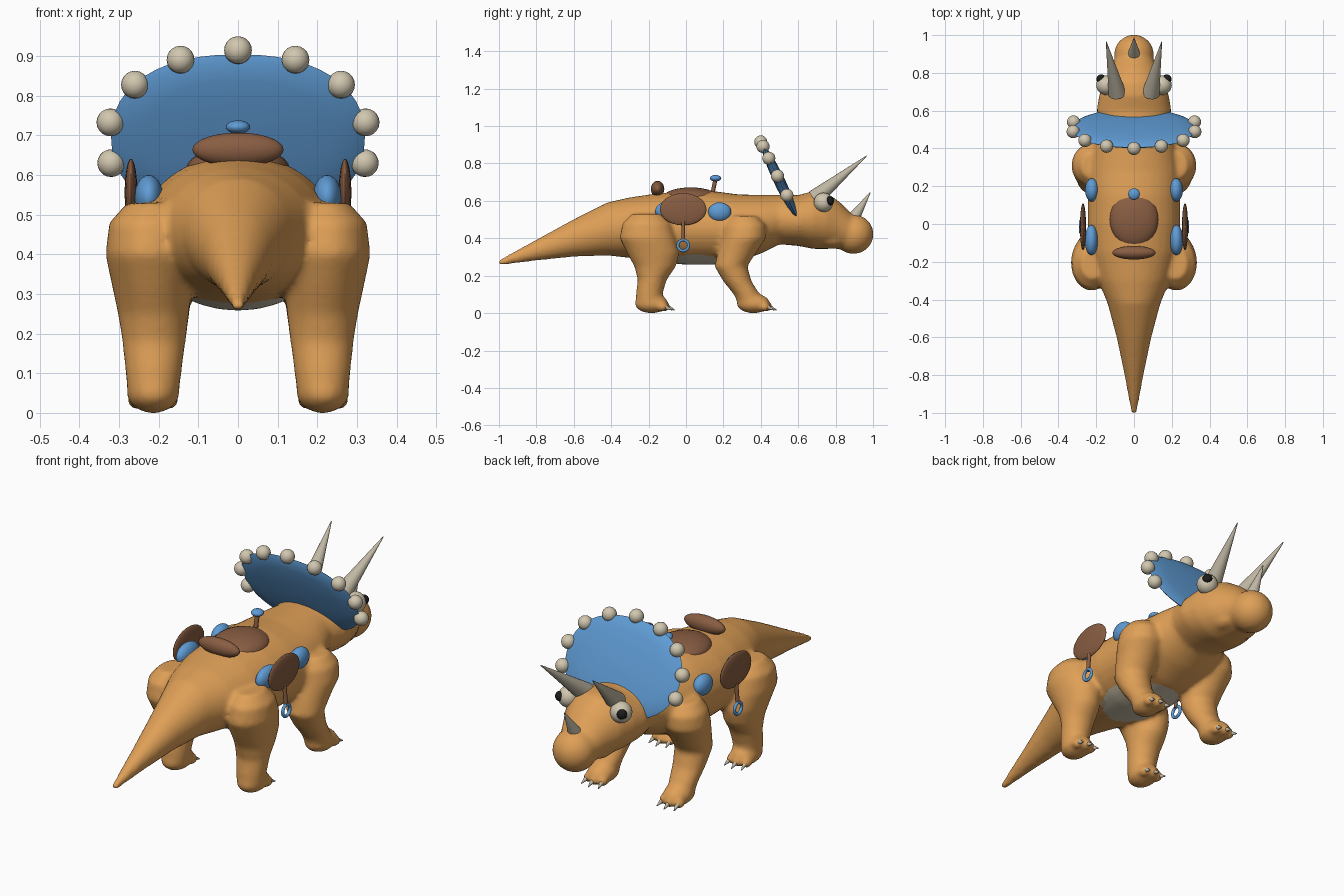
import bpy, bmesh, math
from mathutils import Vector, Matrix

if "Cube" in bpy.data.objects:
    bpy.data.objects.remove(bpy.data.objects["Cube"])


def material(name, rgb):
    m = bpy.data.materials.new(name)
    m.diffuse_color = (*rgb, 1)
    m.use_nodes = True
    m.node_tree.nodes["Principled BSDF"].inputs["Base Color"].default_value = m.diffuse_color
    return m


SKIN = material("orange skin", (0.74, 0.35, 0.095))
BLUE = material("blue", (0.115, 0.33, 0.66))
BROWN = material("saddle brown", (0.25, 0.11, 0.055))
CREAM = material("cream", (0.64, 0.57, 0.43))
HORN = material("horn grey", (0.53, 0.48, 0.37))
BLACK = material("pupil black", (0.012, 0.012, 0.012))


def finish(bm, name, mat, angle=60):
    bmesh.ops.recalc_face_normals(bm, faces=bm.faces)
    mesh = bpy.data.meshes.new(name)
    bm.to_mesh(mesh)
    bm.free()
    ob = bpy.data.objects.new(name, mesh)
    bpy.context.collection.objects.link(ob)
    mesh.materials.append(mat)
    bpy.ops.object.select_all(action='DESELECT')
    ob.select_set(True)
    bpy.context.view_layer.objects.active = ob
    bpy.ops.object.shade_smooth_by_angle(angle=math.radians(angle))
    return ob


def add_ellipsoid(bm, c, r, rot=Matrix(), seg=28):
    m = Matrix.Translation(c) @ rot.to_4x4() @ Matrix.Diagonal((*r, 1))
    bmesh.ops.create_uvsphere(bm, u_segments=seg, v_segments=seg // 2, radius=1, matrix=m)


def ellipsoid(name, mat, c, r, rot=Matrix(), seg=28):
    bm = bmesh.new()
    add_ellipsoid(bm, c, r, rot, seg)
    return finish(bm, name, mat)


def cone(name, mat, a, b, r1, r2=0.002, seg=20):
    a, b = Vector(a), Vector(b)
    bm = bmesh.new()
    rot = (b - a).to_track_quat('Z', 'Y').to_matrix().to_4x4()
    bmesh.ops.create_cone(bm, cap_ends=True, segments=seg, radius1=r1, radius2=r2,
                          depth=(b - a).length, matrix=Matrix.Translation((a + b) / 2) @ rot)
    return finish(bm, name, mat)


def add_loft(bm, sections, seg=32):
    """Closed tube through (centre, first axis, second axis) elliptical rings."""
    rings = []
    for c, u, v in sections:
        c, u, v = Vector(c), Vector(u), Vector(v)
        rings.append([bm.verts.new(c + u * math.cos(t) + v * math.sin(t))
                      for t in (2 * math.pi * i / seg for i in range(seg))])
    for p, q in zip(rings, rings[1:]):
        for i in range(seg):
            j = (i + 1) % seg
            bm.faces.new((p[i], p[j], q[j], q[i]))
    bm.faces.new(rings[0])
    bm.faces.new(rings[-1])


# Tail, trunk, neck and head as one loft: y, centre z, half width, half height
SPINE = [(-1.005, .268, .014, .014), (-.8, .337, .05, .056), (-.6, .402, .092, .1),
         (-.42, .45, .14, .142), (-.3, .457, .19, .162), (-.15, .458, .23, .183),
         (0, .455, .246, .197), (.15, .455, .246, .197), (.28, .455, .245, .18),
         (.4, .475, .22, .157), (.5, .5, .18, .132), (.6, .495, .198, .136),
         (.68, .498, .185, .155), (.75, .494, .162, .151), (.82, .47, .125, .126),
         (.88, .436, .1, .1)]
# Legs: y, centre x, centre z, half width, half length
FRONT_LEG = [(.31, .22, .52, .06, .07), (.315, .222, .47, .1, .11), (.31, .222, .4, .11, .118),
             (.275, .215, .33, .1, .105), (.24, .212, .25, .09, .088),
             (.275, .212, .17, .079, .076), (.325, .213, .1, .068, .07), (.35, .214, .04, .06, .065)]
HIND_LEG = [(-.21, .22, .53, .06, .08), (-.21, .225, .48, .1, .13), (-.205, .225, .4, .11, .15),
            (-.175, .218, .32, .1, .14), (-.165, .213, .25, .09, .112),
            (-.18, .212, .18, .08, .078), (-.195, .213, .11, .072, .072), (-.2, .214, .04, .064, .07)]
TOES = (-.042, 0, .042)

bm = bmesh.new()
add_loft(bm, [((0, y, z), (w, 0, 0), (0, 0, h)) for y, z, w, h in SPINE])
add_ellipsoid(bm, (0, .895, .422), (.106, .108, .106))          # snout
for s in (-1, 1):
    add_ellipsoid(bm, (s * .06, .77, .385), (.05, .075, .03))     # cheek
    for leg, foot in ((FRONT_LEG, .37), (HIND_LEG, -.175)):
        add_loft(bm, [((s * x, y, z), (w, 0, 0), (0, d, 0)) for y, x, z, w, d in leg], 24)
        add_ellipsoid(bm, (s * .214, foot - .01, .052), (.068, .09, .053))
        for t in TOES:
            add_ellipsoid(bm, (s * .214 + t, foot + .06 - abs(t) * .3, .034), (.024, .034, .026))
body = finish(bm, "body", SKIN)
remesh = body.modifiers.new("merge", 'REMESH')
remesh.mode = 'VOXEL'
remesh.voxel_size = 0.012
remesh.use_smooth_shade = True
smooth = body.modifiers.new("soften", 'SMOOTH')
smooth.factor, smooth.iterations = 0.5, 7
for mod in ("merge", "soften"):
    bpy.ops.object.modifier_apply(modifier=mod)
bpy.ops.object.shade_smooth()

# Pale belly patch
if not body.data.materials:
    body.data.materials.append(SKIN)
body.data.materials.append(CREAM)
for f in body.data.polygons:
    c = f.center
    inside = (c.x / .17) ** 2 + ((c.y - .05) / .21) ** 2 < 1
    f.material_index = 1 if inside and c.z < .36 and f.normal.z < -.3 else 0

# Neck frill: a leaning, slightly squared lens
lean = Vector((0, -.2, .42)).normalized()
face = lean.cross(Vector((1, 0, 0)))
frill_centre = Vector((0, .505, .695))


def rounded(t, p=.88):
    c, s = math.cos(t), math.sin(t)
    return math.copysign(abs(c) ** p, c), math.copysign(abs(s) ** p, s)


bm = bmesh.new()
rings = []
for k in range(9):
    a = math.pi * (k + .15) / 8.3 - math.pi / 2
    ring = []
    for i in range(48):
        u, v = rounded(2 * math.pi * i / 48)
        p = frill_centre + Vector((.32, 0, 0)) * u * math.cos(a) + lean * .232 * v * math.cos(a)
        ring.append(bm.verts.new(p + face * .03 * math.sin(a)))
    rings.append(ring)
for p, q in zip(rings, rings[1:]):
    for i in range(48):
        bm.faces.new((p[i], p[(i + 1) % 48], q[(i + 1) % 48], q[i]))
bm.faces.new(rings[0])
bm.faces.new(rings[-1])
finish(bm, "frill", BLUE)

# Knobs along the frill rim
for x, z in ((0, .915), (.145, .891), (.26, .828), (.322, .733), (.32, .63)):
    for s in ((-1, 1) if x else (1,)):
        ellipsoid("frill_knob", CREAM, (s * x, .4 + (.915 - z) * .49, z), (.035,) * 3, seg=20)

for s in (-1, 1):
    # Eyes and brow horns
    ellipsoid("eye", CREAM, (s * .148, .735, .592), (.052,) * 3)
    ellipsoid("pupil", BLACK, (s * .174, .767, .6), (.025,) * 3, seg=20)
    cone("brow_horn", HORN, (s * .088, .69, .615), (s * .147, .965, .84), .047)
    # Blue spots on the flanks
    ellipsoid("front_spot", BLUE, (s * .222, .18, .54), (.037, .062, .052))
    ellipsoid("rear_spot", BLUE, (s * .225, -.085, .545), (.036, .08, .055))
    # Side shield, stirrup strap and stirrup ring
    ellipsoid("side_shield", BROWN, (s * .27, -.015, .555), (.016, .125, .086))
    cone("stirrup_strap", BROWN, (s * .272, -.015, .5), (s * .282, -.015, .385), .01, .01, 12)
    bpy.ops.mesh.primitive_torus_add(location=(s * .284, -.015, .362), rotation=(0, math.pi / 2, 0),
                                     major_radius=.029, minor_radius=.008,
                                     major_segments=24, minor_segments=10)
    ring = bpy.context.object
    ring.name = "stirrup_ring"
    ring.data.materials.append(BLUE)
    bpy.ops.object.shade_smooth()
    # Claws
    for foot in (.37, -.175):
        for t in TOES:
            x, y = s * .214 + t, foot + .07 - abs(t) * .3
            cone("claw", HORN, (x, y, .036), (x + t * .15, y + .045, .016), .014, .002, 12)

cone("nose_horn", HORN, (0, .885, .49), (0, .985, .645), .038)

# Saddle seat, backrest and pommel
ellipsoid("saddle_seat", BROWN, (0, .025, .617), (.13, .15, .055))
ellipsoid("saddle_backrest", BROWN, (0, -.152, .664), (.115, .036, .043))
cone("pommel_post", BROWN, (0, .14, .63), (0, .157, .715), .011, .011, 12)
ellipsoid("pommel_knob", BLUE, (0, .158, .721), (.031, .031, .017), seg=20)
